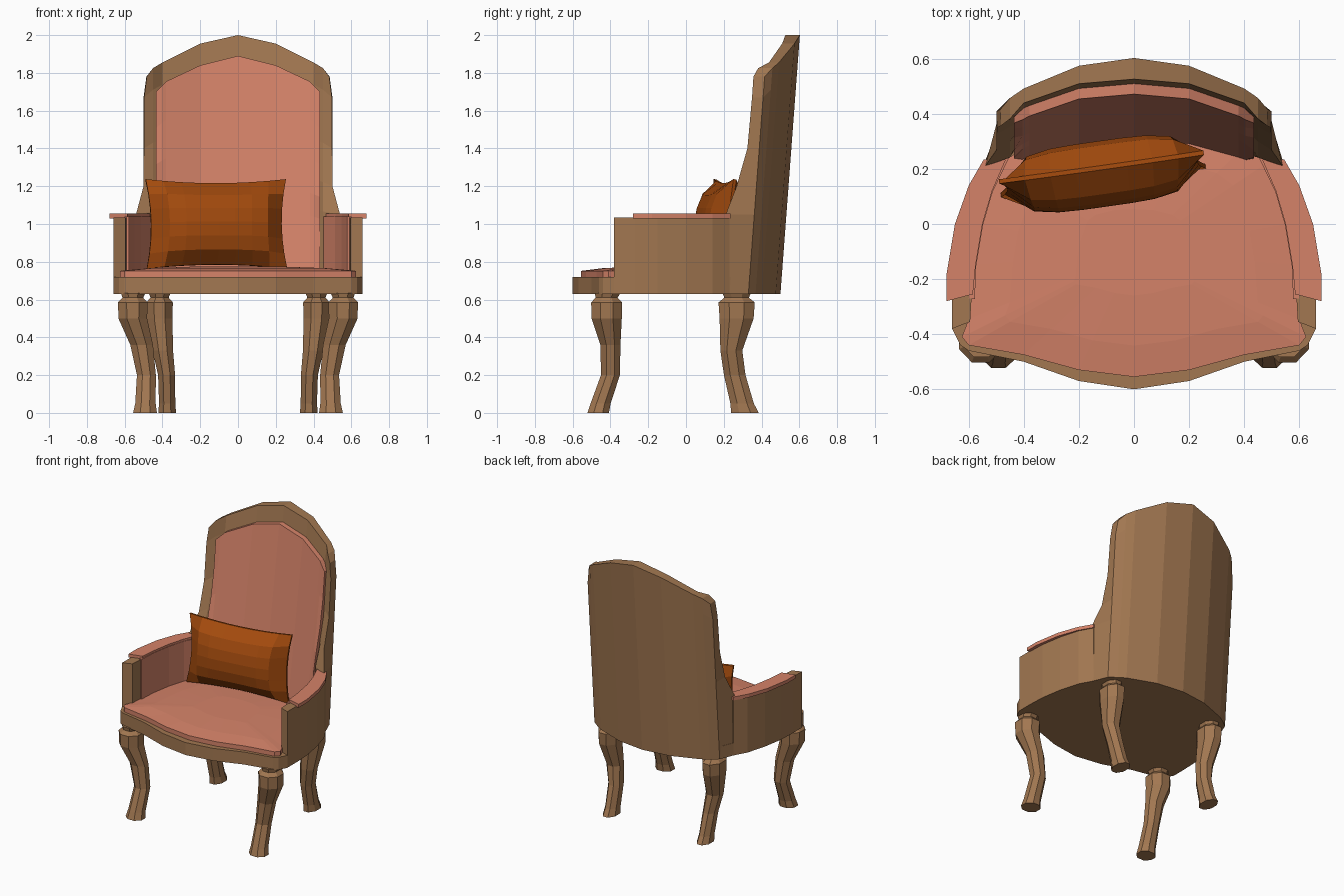
import bpy, bmesh, math
from mathutils import Matrix, Vector

if "Cube" in bpy.data.objects:
    bpy.data.objects.remove(bpy.data.objects["Cube"])


def material(name, rgb):
    m = bpy.data.materials.new(name)
    m.diffuse_color = (*rgb, 1)
    m.use_nodes = True
    m.node_tree.nodes["Principled BSDF"].inputs["Base Color"].default_value = m.diffuse_color
    return m


WOOD = material("brown wood", (0.36, 0.185, 0.082))
PINK = material("salmon fabric", (0.66, 0.225, 0.14))
ORANGE = material("burnt orange fabric", (0.36, 0.068, 0.004))


def make(name, verts, faces, mat, mirror=False):
    bm = bmesh.new()
    vs = [bm.verts.new(v) for v in verts]
    for f in faces:
        bm.faces.new([vs[i] for i in f])
    bmesh.ops.recalc_face_normals(bm, faces=bm.faces)
    me = bpy.data.meshes.new(name)
    bm.to_mesh(me)
    bm.free()
    me.materials.append(mat)
    ob = bpy.data.objects.new(name, me)
    bpy.context.collection.objects.link(ob)
    if mirror:
        mod = ob.modifiers.new("Mirror", 'MIRROR')
        mod.use_clip = False
        mod.use_mirror_merge = False
    return ob


def loft(name, rings, mat, mirror=False):
    """Skin equal-length closed rings and cap both ends."""
    n = len(rings[0])
    verts = [p for r in rings for p in r]
    faces = [(k * n + i, k * n + (i + 1) % n, (k + 1) * n + (i + 1) % n, (k + 1) * n + i)
             for k in range(len(rings) - 1) for i in range(n)]
    faces += [tuple(range(n)), tuple(range((len(rings) - 1) * n, len(rings) * n))]
    return make(name, verts, faces, mat, mirror)


def prism(name, outline, z0, z1, mat, mirror=False):
    return loft(name, [[(x, y, z) for x, y in outline] for z in (z0, z1)], mat, mirror)


def grid_solid(name, front, back, mat):
    """Closed solid between two grids of points (columns of rows)."""
    c, r = len(front), len(front[0])
    verts = [p for g in (front, back) for col in g for p in col]
    faces = []
    for o in (0, c * r):
        faces += [(o + i * r + j, o + (i + 1) * r + j, o + (i + 1) * r + j + 1, o + i * r + j + 1)
                  for i in range(c - 1) for j in range(r - 1)]
    rim = ([i * r for i in range(c)] + [(c - 1) * r + j for j in range(1, r)]
           + [i * r + r - 1 for i in range(c - 2, -1, -1)] + list(range(r - 2, 0, -1)))
    for k, a in enumerate(rim):
        b = rim[(k + 1) % len(rim)]
        faces.append((a, b, b + c * r, a + c * r))
    return make(name, verts, faces, mat)


def both_sides(half):
    """Complete an outline given from front centre to back centre."""
    return half + [(-x, y) for x, y in half[-2:0:-1]]


def lerp(table, t):
    for (a, p), (b, q) in zip(table, table[1:]):
        if t <= b:
            return p + (q - p) * max(0, (t - a) / (b - a))
    return table[-1][1]


# Seat frame
prism("seat_frame", both_sides([(0, -.6), (.2, -.57), (.4, -.5), (.6, -.46), (.63, -.44),
      (.66, -.38), (.66, -.27), (.655, -.15), (.63, 0), (.59, .14), (.54, .23),
      (.5, .33), (.4, .4), (.2, .475), (0, .5)]), .63, .72, WOOD)

# Domed seat cushion
seat = both_sides([(0, -.555), (.2, -.53), (.4, -.475), (.6, -.44), (.625, -.41), (.6, -.345),
                   (.585, -.15), (.56, 0), (.48, .22), (.4, .28), (.2, .33), (0, .34)])
loft("seat_cushion", [[(x * s, (y + .1) * s - .1, z) for x, y in seat]
                      for s, z in ((1, .72), (1, .752), (.75, .766), (.35, .775))], PINK)

# Arms: wooden wall, inner upholstery, top pad
wall_out = [(.66, -.38), (.66, -.27), (.655, -.15), (.63, 0), (.59, .14), (.54, .23)]
wall_in = [(.595, -.355), (.59, -.27), (.585, -.15), (.56, 0), (.525, .12), (.465, .245)]
prism("arm_wall", wall_out + wall_in[::-1], .72, 1.035, WOOD, True)
prism("arm_inner_panel", [(x + .01, y) for x, y in wall_in[1:]]
      + [(x - .012, y - .003) for x, y in wall_in[:0:-1]], .73, 1.04, PINK, True)
prism("arm_pad", [(.68, -.28), (.68, -.18), (.65, 0), (.6, .14), (.545, .235),
      (.465, .235), (.515, .12), (.55, 0), (.575, -.15), (.585, -.255)], 1.03, 1.055, PINK, True)

# Back: curved wooden shell with an arched top
RAIL = [(.63, .23), (1.0, .225), (1.05, .21), (1.2, .268), (1.4, .325), (1.6, .345), (1.78, .357)]


def front_y(x, z):
    c = .34 + (z - .76) * .15
    f = lerp(RAIL, z)
    return lerp([(0, c), (.2, c - .01), (.4, c - .065), (.45, f + .025), (.5, f)], abs(x))


def symmetric(xs):
    return [-x for x in xs[:0:-1]] + xs


TOP = [(0, 2.0), (.2, 1.955), (.4, 1.855), (.45, 1.825), (.5, 1.78)]
REAR = [(0, .5), (.2, .475), (.4, .4), (.45, .368), (.5, .33)]
front, back = [], []
for x in symmetric([0, .2, .4, .45, .5]):
    fc, bc = [], []
    for zr in (.63, 1.05, 1.2, 1.4, 1.67, 1.78):
        z = .63 + (zr - .63) * (lerp(TOP, abs(x)) - .63) / 1.15
        xf = xb = x
        if abs(x) == .5:
            xf = math.copysign(lerp([(1.05, .54), (1.2, .5), (1.67, .497), (1.78, .483)], z), x)
            xb = math.copysign(lerp([(1.67, .5), (1.78, .485)], z), x)
        fc.append((xf, front_y(x, z), z))
        bc.append((xb, lerp(REAR, abs(x)) + (z - .63) * .075, z))
    front.append(fc)
    back.append(bc)
grid_solid("back_shell", front, back, WOOD)

# Back cushion, following the front of the shell
front, back = [], []
for x in symmetric([0, .2, .38, .405, .435]):
    top = lerp([(0, 1.89), (.2, 1.84), (.38, 1.755), (.435, 1.70)], abs(x))
    zs = [.74 + (top - .74) * t for t in (0, .3, .42, .6, .8, 1)]
    puff = .022 if abs(x) > .42 else .038
    front.append([(x, front_y(x, z) - puff, z) for z in zs])
    back.append([(x, front_y(x, z) + .025, z) for z in zs])
grid_solid("back_cushion", front, back, PINK)


# Curved octagonal legs: height, centre x, centre y, half width, half depth
def leg(name, stations):
    rings = []
    for z, cx, cy, rx, ry in stations:
        k = 1 / math.cos(math.pi / 8)
        rings.append([(cx + rx * k * math.cos(a), cy + ry * k * math.sin(a), z)
                      for a in [math.pi / 8 + i * math.pi / 4 for i in range(8)]])
    loft(name, rings, WOOD, True)


leg("front_leg", [(0, .492, -.465, .063, .057), (.05, .49, -.452, .054, .053),
                  (.2, .485, -.4, .05, .05), (.36, .51, -.4, .06, .053),
                  (.5, .557, -.42, .076, .08), (.585, .557, -.42, .078, .082),
                  (.61, .557, -.42, .055, .058), (.635, .555, -.415, .065, .068)])
leg("back_leg", [(0, .375, .312, .047, .073), (.05, .375, .297, .043, .062),
                 (.2, .378, .258, .045, .057), (.33, .398, .24, .054, .058),
                 (.5, .415, .268, .068, .09), (.585, .415, .268, .07, .096),
                 (.61, .415, .268, .048, .065), (.635, .415, .268, .058, .075)])

# Throw pillow: pinched corners, puffed middle, leaning on the back
pose = (Matrix.Translation((-.115, .182, 1.0)) @ Matrix.Rotation(math.radians(8), 4, 'Z')
        @ Matrix.Rotation(math.radians(-6), 4, 'X'))
sides = []
for s in (-1, 1):
    grid = []
    for u in [i / 4 - 1 for i in range(9)]:
        col = []
        for v in [j / 3 - 1 for j in range(7)]:
            h = .008 + .112 * (max(0, (1 - u ** 4) * (1 - v * v))) ** .55
            col.append(pose @ Vector((u * .375 * (1 - .07 * (1 - v * v)), s * h,
                                      v * .238 * (1 - .09 * (1 - u * u)))))
        grid.append(col)
    sides.append(grid)
grid_solid("throw_pillow", sides[0], sides[1], ORANGE)
